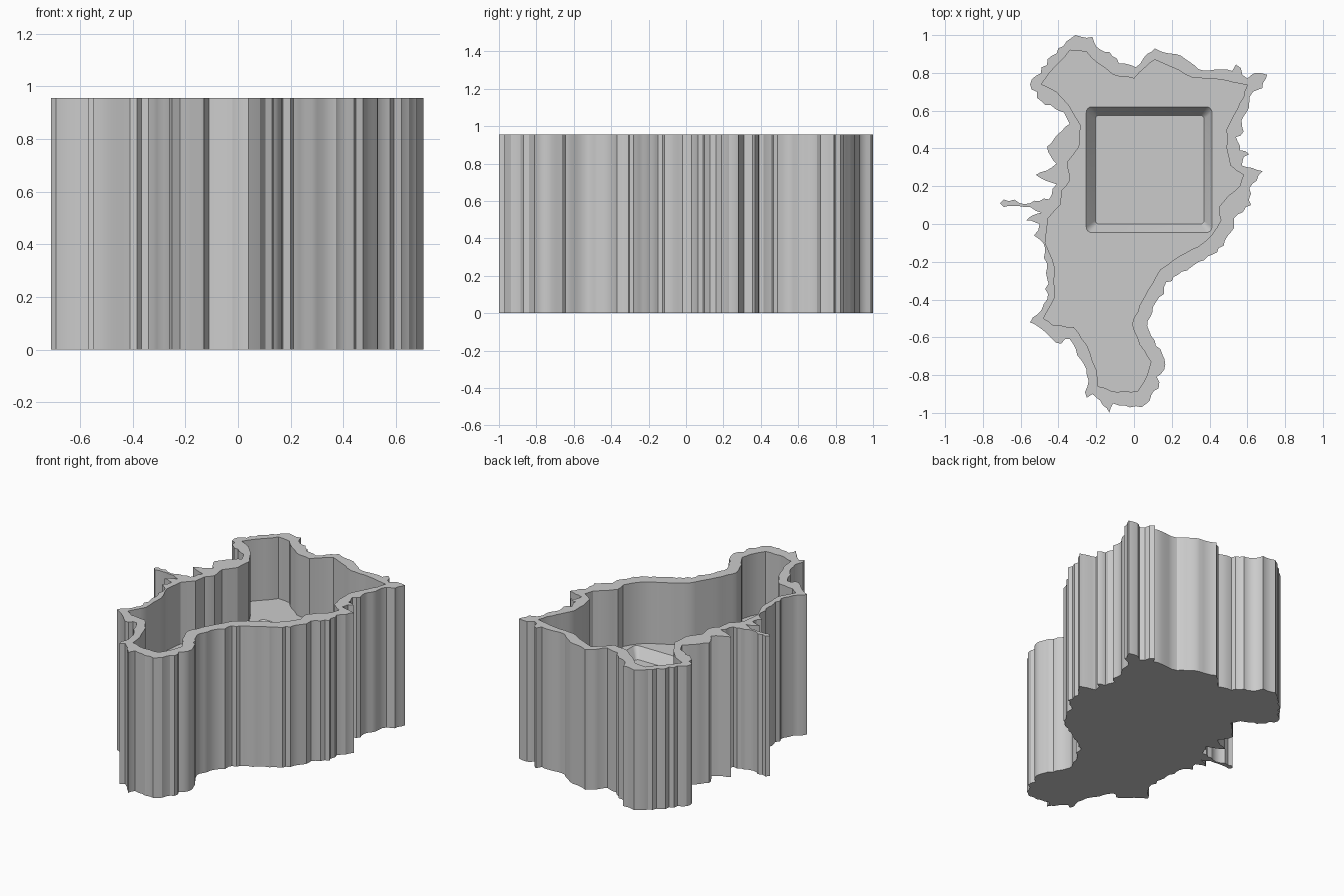
import bpy, bmesh, math, random

if "Cube" in bpy.data.objects:
    bpy.data.objects.remove(bpy.data.objects["Cube"])

random.seed(4)
HEIGHT = 0.955     # full height of the wall
FLOOR = 0.535      # level of the inside floor
DISH = 0.465       # level of the sunken square panel

# ragged outer outline, clockwise from the top left
OUTER = [
    (-.31, 1.0), (-.22, .99), (-.20, .94), (-.13, .91), (-.08, .85), (.01, .83),
    (.07, .90), (.11, .93), (.22, .90), (.34, .82), (.52, .81), (.54, .845),
    (.60, .77), (.64, .80), (.705, .79), (.68, .72), (.63, .70), (.61, .64),
    (.57, .55), (.58, .49), (.54, .46), (.56, .39), (.61, .37), (.58, .355),
    (.57, .31), (.68, .28), (.65, .23), (.61, .19), (.62, .10), (.53, .03),
    (.53, -.02), (.48, -.09), (.44, -.15), (.30, -.23), (.21, -.28), (.16, -.33),
    (.16, -.37), (.10, -.44), (.07, -.54), (.15, -.69), (.16, -.77), (.12, -.81),
    (.13, -.87), (.04, -.97), (-.11, -.95), (-.13, -1.0), (-.22, -.90),
    (-.25, -.92), (-.25, -.80), (-.28, -.72), (-.34, -.61), (-.41, -.63),
    (-.55, -.52), (-.46, -.40), (-.46, -.23), (-.48, -.10), (-.53, -.06),
    (-.50, 0), (-.57, .02), (-.49, .06), (-.58, .09), (-.69, .09), (-.71, .11),
    (-.69, .13), (-.55, .11), (-.45, .13), (-.41, .21), (-.52, .26), (-.41, .32),
    (-.46, .41), (-.34, .53), (-.37, .59), (-.49, .65), (-.55, .74), (-.40, .93)]

# calmer inner outline
INNER = [
    (-.49, .74), (-.42, .83), (-.34, .92), (-.25, .91), (-.19, .85), (-.11, .79),
    (.0, .77), (.06, .83), (.11, .87), (.20, .83), (.31, .775), (.45, .765),
    (.60, .735), (.58, .67), (.53, .58), (.49, .50), (.49, .40), (.51, .31),
    (.58, .26), (.56, .20), (.50, .15), (.45, .09), (.46, .02), (.41, -.06),
    (.34, -.12), (.24, -.17), (.14, -.24), (.10, -.31), (.03, -.43), (-.01, -.53),
    (.03, -.64), (.09, -.73), (.07, -.80), (.02, -.885), (-.09, -.89),
    (-.19, -.86), (-.20, -.77), (-.25, -.64), (-.32, -.545), (-.43, -.535),
    (-.48, -.50), (-.42, -.39), (-.42, -.23), (-.47, -.10), (-.455, .03),
    (-.39, .10), (-.38, .18), (-.34, .23), (-.35, .33), (-.29, .41), (-.28, .52),
    (-.345, .63), (-.41, .70)]


def roughen(points, step, amount):
    """Split long edges and push the new points in and out a little."""
    out = []
    for i, (x0, y0) in enumerate(points):
        x1, y1 = points[(i + 1) % len(points)]
        length = math.hypot(x1 - x0, y1 - y0)
        out.append((x0, y0))
        n = max(1, round(length / step))
        for k in range(1, n):
            t, d = k / n, random.uniform(-amount, amount) / length
            out.append((x0 + (x1 - x0) * t - (y1 - y0) * d,
                        y0 + (y1 - y0) * t + (x1 - x0) * d))
    return out


def rounded_square(cx, cy, half, radius, steps=4):
    """Corner arcs of a square, as a list of points."""
    pts = []
    for quarter, (sx, sy) in enumerate([(1, 1), (-1, 1), (-1, -1), (1, -1)]):
        for i in range(steps + 1):
            a = math.radians(90 * (quarter + i / steps))
            pts.append((cx + sx * (half - radius) + radius * math.cos(a),
                        cy + sy * (half - radius) + radius * math.sin(a)))
    return pts


bm = bmesh.new()


def ring(points, z):
    verts = [bm.verts.new((x, y, z)) for x, y in points]
    edges = [bm.edges.new((v, verts[i - 1])) for i, v in enumerate(verts)]
    return verts, edges


def wall(a, b):
    for i in range(len(a[0])):
        bm.faces.new((a[0][i - 1], a[0][i], b[0][i], b[0][i - 1]))


def cap(*rings):
    bmesh.ops.triangle_fill(bm, use_beauty=True, use_dissolve=False,
                            edges=[e for r in rings for e in r[1]], normal=(0, 0, 1))


outer, inner = roughen(OUTER, .028, .010), roughen(INNER, .04, .004)
base, rim_outer = ring(outer, 0), ring(outer, HEIGHT)
rim_inner, floor = ring(inner, HEIGHT), ring(inner, FLOOR)
dish_top = ring(rounded_square(.08, .2875, .333, .03), FLOOR)
dish_low = ring(rounded_square(.083, .2875, .288, .02), DISH)

# flat faces: underside, rim, inside floor around the dish, dish panel
cap(base)
cap(rim_outer, rim_inner)
cap(floor, dish_top)
cap(dish_low)
# walls: outside, inside, sloped dish sides
wall(base, rim_outer)
wall(rim_inner, floor)
wall(dish_top, dish_low)
bmesh.ops.recalc_face_normals(bm, faces=bm.faces)

mesh = bpy.data.meshes.new("walled_tray")
bm.to_mesh(mesh)
bm.free()
tray = bpy.data.objects.new("walled_tray", mesh)
bpy.context.collection.objects.link(tray)

grey = bpy.data.materials.new("plain_grey")
grey.diffuse_color = (0.6, 0.6, 0.6, 1)
grey.use_nodes = True
grey.node_tree.nodes["Principled BSDF"].inputs["Base Color"].default_value = grey.diffuse_color
mesh.materials.append(grey)

bpy.context.view_layer.objects.active = tray
tray.select_set(True)
bpy.ops.object.shade_smooth_by_angle(angle=math.radians(30))
